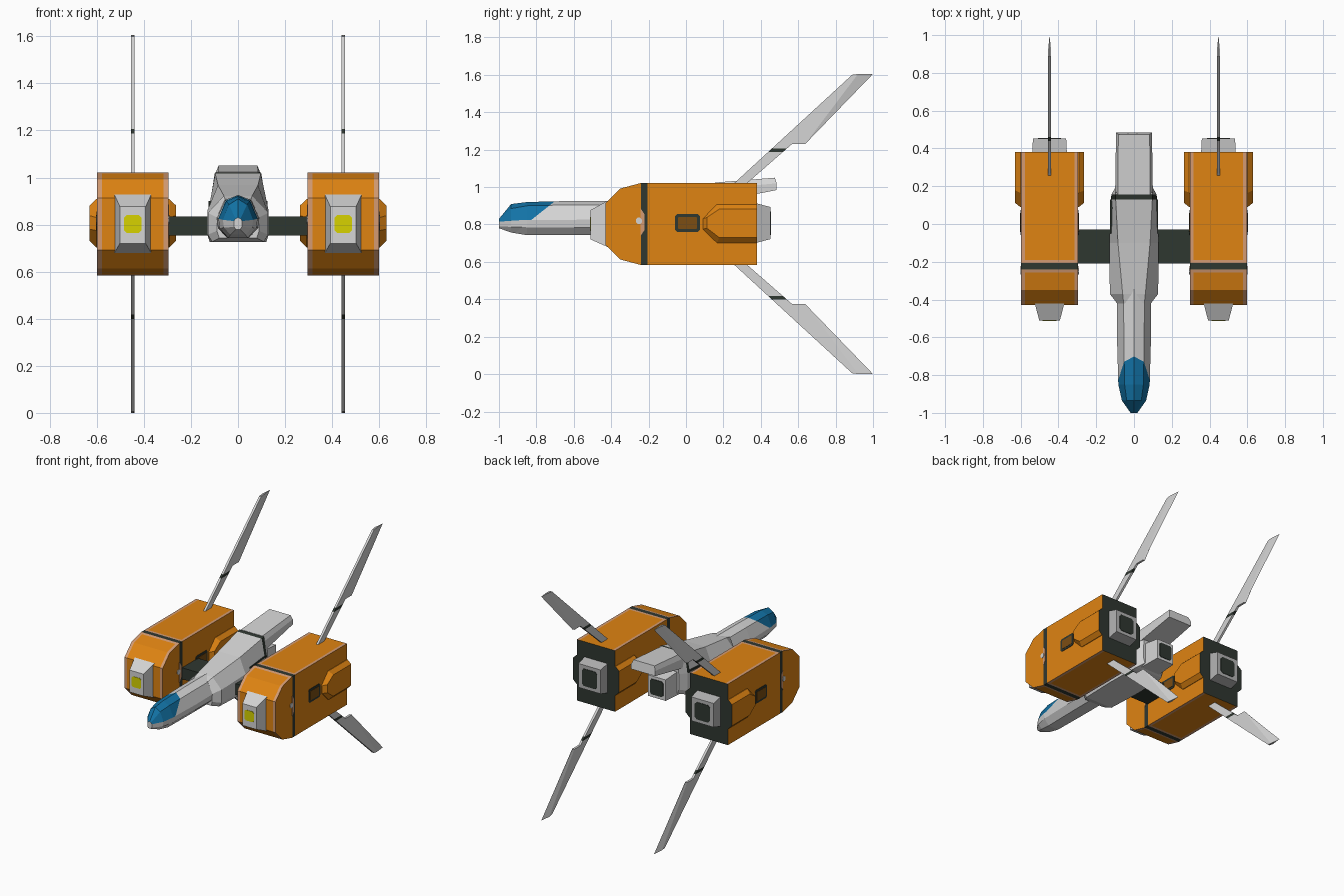
import bpy, bmesh
from mathutils import Vector

if "Cube" in bpy.data.objects:
    bpy.data.objects.remove(bpy.data.objects["Cube"])

ZC = 0.8025   # height of the engine axis
PX = 0.447    # engine pod centre in x
HW = 0.151    # engine pod half width

COLOURS = {
    "orange": (0.74, 0.23, 0.006), "peach": (0.66, 0.33, 0.17),
    "light grey": (0.66, 0.66, 0.66), "mid grey": (0.45, 0.45, 0.45),
    "dark green grey": (0.028, 0.038, 0.03), "canopy blue": (0.006, 0.17, 0.38),
    "yellow": (0.68, 0.65, 0.0), "brown": (0.2, 0.075, 0.006),
}
MATS = {}
for n, c in COLOURS.items():
    MATS[n] = bpy.data.materials.new(n)
    MATS[n].diffuse_color = (*c, 1)


def loft(name, rings, paint, cuts=()):
    """Join equal rings of points, cap the ends, cut by planes, paint by rule or name."""
    bm = bmesh.new()
    vs = [[bm.verts.new(p) for p in r] for r in rings]
    n = len(rings[0])
    for a, b in zip(vs, vs[1:]):
        for i in range(n):
            j = (i + 1) % n
            bm.faces.new((a[i], a[j], b[j], b[i]))
    bm.faces.new(vs[0])
    bm.faces.new(vs[-1])
    for co, no in cuts:
        bmesh.ops.bisect_plane(bm, geom=bm.verts[:] + bm.edges[:] + bm.faces[:],
                               plane_co=co, plane_no=no, dist=1e-5)
    bmesh.ops.recalc_face_normals(bm, faces=bm.faces[:])
    bm.normal_update()
    me = bpy.data.meshes.new(name)
    used = []
    for f in bm.faces:
        m = paint if isinstance(paint, str) else paint(f.calc_center_median(), f.normal)
        if m not in used:
            used.append(m)
            me.materials.append(MATS[m])
        f.material_index = used.index(m)
    bm.to_mesh(me)
    bm.free()
    ob = bpy.data.objects.new(name, me)
    bpy.context.collection.objects.link(ob)
    return ob


def rect_y(y, cx, w, z0, z1, c=0.0):
    """Rectangle facing y, with corners cut by c."""
    if not c:
        return [(cx - w, y, z0), (cx + w, y, z0), (cx + w, y, z1), (cx - w, y, z1)]
    return [(cx - w + c, y, z0), (cx + w - c, y, z0), (cx + w, y, z0 + c), (cx + w, y, z1 - c),
            (cx + w - c, y, z1), (cx - w + c, y, z1), (cx - w, y, z1 - c), (cx - w, y, z0 + c)]


def side(x, pts):
    """Side profile (y, z) placed at x."""
    return [(x, y, z) for y, z in pts]


def cut_rect(y0, y1, z0, z1, c):
    return [(y0 + c, z0), (y1 - c, z0), (y1, z0 + c), (y1, z1 - c),
            (y1 - c, z1), (y0 + c, z1), (y0, z1 - c), (y0, z0 + c)]


def mirrored(half):
    """Closed cross-section from half (x, y, z) points running bottom to top."""
    return half + [(-x, y, z) for x, y, z in reversed(half) if x > 0]


# ---------- engine pods, left and right ----------
half_pod = [(0.38, 0.2185), (-0.243, 0.2185), (-0.35, 0.19), (-0.43, 0.11)]
pod_prof = [(y, ZC + d) for y, d in half_pod] + [(y, ZC - d) for y, d in reversed(half_pod)]
fin_prof = [(0.23, 0.99), (0.257, 1.02), (0.888, 1.6), (1.0, 1.605),
            (0.637, 1.23), (0.567, 1.23), (0.326, 1.02), (0.30, 0.99)]

for s, tag in ((-1, "left"), (1, "right")):
    cx = s * PX

    def paint_pod(c, n):
        if n.y > 0.9 or -0.24 < c.y < -0.207:
            return "dark green grey"
        if abs(n.x) > 0.9:
            return "orange"
        if abs(c.x - cx) > HW - 0.02 or -0.258 < c.y < -0.19:
            return "peach"
        return "orange"

    cuts = [((0, y, 0), (0, 1, 0)) for y in (-0.258, -0.24, -0.207, -0.19)]
    cuts += [((cx + d, 0, 0), (1, 0, 0)) for d in (-HW + 0.02, HW - 0.02)]
    loft(tag + "_engine_pod", [side(cx - HW, pod_prof), side(cx + HW, pod_prof)], paint_pod, cuts)

    # intake scoop with yellow lamp
    loft(tag + "_intake", [rect_y(-0.42, cx, 0.078, 0.68, 0.927),
                           rect_y(-0.51, cx, 0.055, 0.72, 0.877)], "light grey")
    loft(tag + "_intake_lamp", [rect_y(-0.505, cx, 0.037, 0.765, 0.84, 0.01),
                                rect_y(-0.513, cx, 0.037, 0.765, 0.84, 0.01)], "yellow")
    # exhaust
    loft(tag + "_exhaust", [rect_y(0.37, cx, 0.092, 0.70, 0.915),
                            rect_y(0.452, cx, 0.088, 0.722, 0.893)], "mid grey")
    loft(tag + "_exhaust_opening", [rect_y(0.448, cx, 0.06, 0.745, 0.868, 0.015),
                                    rect_y(0.455, cx, 0.06, 0.745, 0.868, 0.015)], "dark green grey")

    # bulges, hatches and band marks on both sides of the pod
    for d, where in ((-1, "a"), (1, "b")):
        def at(off):
            return cx + d * (HW + off)
        big = [(0.09, 0.775), (0.165, 0.702), (0.38, 0.702), (0.38, 0.908), (0.165, 0.908), (0.09, 0.83)]
        small = [(0.112, 0.78), (0.178, 0.73), (0.38, 0.73), (0.38, 0.882), (0.178, 0.882), (0.112, 0.838)]
        loft(f"{tag}_side_bulge_{where}", [side(at(-0.01), big), side(at(0.004), big), side(at(0.032), small)],
             lambda c, n: "dark green grey" if n.y > 0.9 else "orange")
        frame = cut_rect(-0.059, 0.075, 0.76, 0.856, 0.012)
        pane = cut_rect(-0.042, 0.058, 0.775, 0.841, 0.004)
        loft(f"{tag}_hatch_frame_{where}", [side(at(-0.003), frame), side(at(0.003), frame)], "dark green grey")
        loft(f"{tag}_hatch_{where}", [side(at(-0.003), pane), side(at(0.005), pane)], "brown")
        # dark band continues round the side, with a light notch
        notch = [(-0.242, 0.74), (-0.222, 0.77), (-0.222, 0.855), (-0.242, 0.885)]
        loft(f"{tag}_band_notch_{where}", [side(at(-0.003), notch), side(at(0.002), notch)], "peach")
        mark = cut_rect(-0.268, -0.235, 0.802, 0.836, 0.01)
        loft(f"{tag}_band_mark_{where}", [side(at(-0.003), mark), side(at(0.004), mark)], "light grey")

    # swept fins, above and below
    for up, where in ((1, "upper"), (-1, "lower")):
        def fin(x, tip):
            return [(x, tip if y == 1.0 else y, ZC + up * (z - ZC)) for y, z in fin_prof]
        loft(f"{tag}_{where}_fin", [fin(cx - 0.008, 0.92), fin(cx, 1.0), fin(cx + 0.008, 0.92)],
             lambda c, n: "dark green grey" if 1.187 < ZC + up * (c.z - ZC) < 1.207 else "light grey",
             [((0, 0, ZC + up * (z - ZC)), (0, 0, 1)) for z in (1.187, 1.207)])

# ---------- cross beam ----------
loft("cross_beam", [rect_y(-0.21, 0, 0.3, 0.753, 0.834), rect_y(-0.03, 0, 0.3, 0.753, 0.834)],
     "dark green grey")

# ---------- nose and canopy ----------
def nose_ring(y, w, z0, z1, z2, z3, z4):
    return mirrored([(0, y, z0), (w * 0.5, y, z0), (w * 0.94, y, z1),
                     (w, y, z2), (w * 0.6, y, z3), (0, y, z4)])

cut_n = Vector((0, -0.095, 0.12))     # slanted rear edge of the canopy
cut_p = Vector((0, -0.82, 0.83))
loft("nose", [nose_ring(-0.25, 0.092, 0.743, 0.785, 0.83, 0.905, 0.927),
              nose_ring(-0.6, 0.09, 0.743, 0.785, 0.825, 0.905, 0.926),
              nose_ring(-0.85, 0.083, 0.743, 0.785, 0.825, 0.9, 0.92),
              nose_ring(-0.935, 0.064, 0.757, 0.787, 0.82, 0.885, 0.909),
              nose_ring(-1.0, 0.018, 0.78, 0.79, 0.815, 0.825, 0.83)],
     lambda c, n: "canopy blue" if (c - cut_p).dot(cut_n) > 0 and n.z > 0.15 and c.y > -0.9999
     else "light grey", [(cut_p, cut_n)])

# ---------- main hull ----------
def hull_ring(y, bw, zb, w, zm, tw, zt):
    return mirrored([(bw, y, zb), (w, y, zb + 0.03), (w, y, zm), (tw, y, zt)])

loft("main_hull", [hull_ring(-0.42, 0.08, 0.743, 0.09, 0.83, 0.055, 0.908),
                   hull_ring(-0.37, 0.11, 0.727, 0.128, 0.85, 0.06, 0.922),
                   hull_ring(-0.1, 0.12, 0.725, 0.13, 0.86, 0.085, 0.968),
                   hull_ring(0.13, 0.115, 0.725, 0.122, 0.88, 0.097, 1.017),
                   hull_ring(0.155, 0.11, 0.73, 0.12, 0.885, 0.098, 1.022),
                   hull_ring(0.21, 0.08, 0.75, 0.09, 0.89, 0.085, 0.96)],
     lambda c, n: "dark green grey" if 0.13 < c.y < 0.155 and n.z > 0.1 else "light grey")

# raised tail slab
loft("tail_slab", [mirrored([(0.1, 0.155, 0.92), (0.1, 0.155, 0.99), (0.085, 0.155, 1.024)]),
                   mirrored([(0.095, 0.485, 0.984), (0.095, 0.485, 1.02), (0.083, 0.475, 1.05)])],
     "light grey")

# dark lines along the hull shoulders and nose
for s, tag in ((-1, "left"), (1, "right")):
    line = [(-0.05, 0.875), (0.13, 0.888), (0.13, 0.9), (-0.05, 0.887)]
    loft(tag + "_hull_line", [side(s * 0.112, line), side(s * 0.126, line)], "dark green grey")

# centre exhaust below the tail
loft("centre_exhaust", [rect_y(0.15, 0, 0.08, 0.735, 0.91), rect_y(0.33, 0, 0.07, 0.74, 0.89)], "light grey")
loft("centre_exhaust_opening", [rect_y(0.326, 0, 0.052, 0.76, 0.87, 0.012),
                                rect_y(0.334, 0, 0.052, 0.76, 0.87, 0.012)], "dark green grey")

for m in bpy.data.materials:
    if m.users and not m.is_grease_pencil:
        m.use_nodes = True
        m.node_tree.nodes["Principled BSDF"].inputs["Base Color"].default_value = m.diffuse_color
